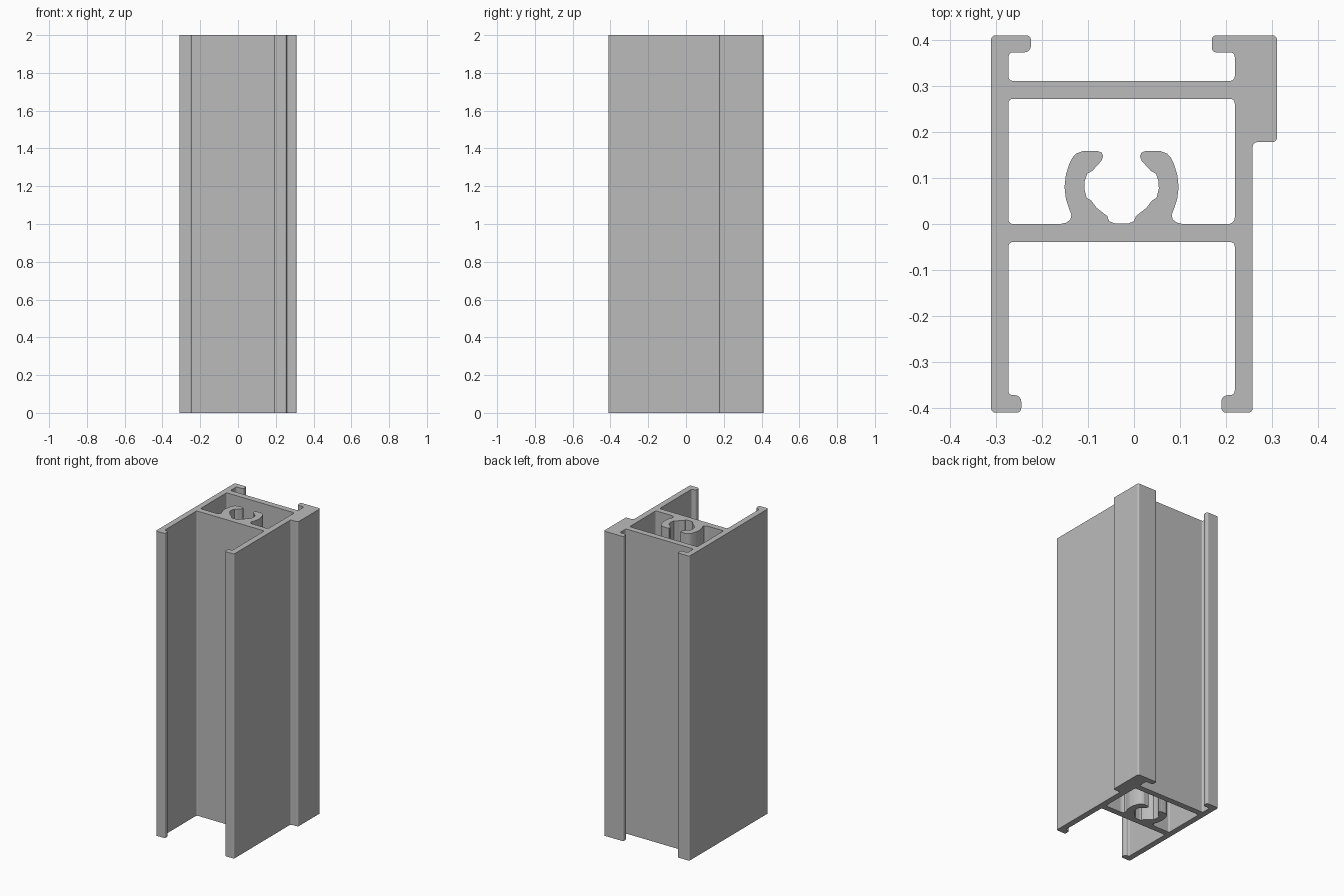
import bpy
import bmesh
import math
from mathutils import Vector

HEIGHT = 2.0
R = 0.010          # usual corner radius
LIP = 0.014        # softer corners on the gripping lips
PORT_X = -0.027    # centre line of the screw port

if "Cube" in bpy.data.objects:
    bpy.data.objects.remove(bpy.data.objects["Cube"], do_unlink=True)

aluminium = bpy.data.materials.new("aluminium grey")
aluminium.use_nodes = True
grey = (0.5, 0.5, 0.5, 1)
aluminium.diffuse_color = grey
aluminium.node_tree.nodes["Principled BSDF"].inputs["Base Color"].default_value = grey


def fillet(corners, steps=5):
    """Round each (x, y, radius) corner of a closed outline with an arc."""
    out = []
    n = len(corners)
    for i, (x, y, r) in enumerate(corners):
        p = Vector((x, y))
        if r == 0:
            out.append(p)
            continue
        a = (Vector(corners[i - 1][:2]) - p).normalized()
        b = (Vector(corners[(i + 1) % n][:2]) - p).normalized()
        half = a.angle(b) / 2
        centre = p + (a + b).normalized() * (r / math.sin(half))
        start = p + a * (r / math.tan(half)) - centre
        end = p + b * (r / math.tan(half)) - centre
        sweep = start.angle(end)
        for k in range(steps + 1):
            t = k / steps
            arc = (start * math.sin((1 - t) * sweep) + end * math.sin(t * sweep)) / math.sin(sweep)
            out.append(centre + arc)
    return out


# Outer outline: side walls, channel, lips and the stepped rear flange
left, right = -0.273, 0.219
outer = [
    (-0.311, -0.41, R), (-0.245, -0.41, R), (-0.245, -0.372, LIP), (left, -0.372, R),
    (left, -0.039, R), (right, -0.039, R), (right, -0.372, R), (0.19, -0.372, LIP),
    (0.19, -0.41, R), (0.258, -0.41, R), (0.258, 0.178, R), (0.311, 0.178, R),
    (0.311, 0.41, R), (0.169, 0.41, R), (0.169, 0.373, R), (right, 0.373, R),
    (right, 0.311, R), (left, 0.311, R), (left, 0.373, R), (-0.224, 0.373, LIP),
    (-0.224, 0.41, R), (-0.311, 0.41, R),
]

# Half of the screw port: distance from its centre line, and y
claw = [
    (0.133, 0), (0.120, 0.003), (0.111, 0.010), (0.109, 0.020), (0.115, 0.036),
    (0.121, 0.055), (0.124, 0.08), (0.121, 0.107), (0.114, 0.130), (0.107, 0.144),
    (0.099, 0.153), (0.083, 0.159), (0.053, 0.159), (0.043, 0.155), (0.040, 0.147),
    (0.044, 0.137), (0.063, 0.116), (0.075, 0.109), (0.080, 0.094), (0.081, 0.077),
    (0.076, 0.057), (0.066, 0.051), (0.054, 0.035), (0.031, 0.017), (0.027, 0.006),
    (0.014, 0.001),
]
chamber = [(left, 0.272, R), (left, 0, R)]
chamber += [(PORT_X - d, y, 0) for d, y in claw]
chamber += [(PORT_X + d, y, 0) for d, y in reversed(claw)]
chamber += [(right, 0, LIP), (right, 0.272, R)]

# Extruded section, filled between the outer outline and the chamber
curve = bpy.data.curves.new("section", "CURVE")
curve.dimensions = "2D"
curve.fill_mode = "BOTH"
curve.extrude = HEIGHT / 2
for outline in (outer, chamber):
    points = fillet(outline)
    spline = curve.splines.new("POLY")
    spline.points.add(len(points) - 1)
    for point, co in zip(spline.points, points):
        point.co = (co.x, co.y, 0, 1)
    spline.use_cyclic_u = True

helper = bpy.data.objects.new("section", curve)
bpy.context.collection.objects.link(helper)
bpy.context.view_layer.update()
graph = bpy.context.evaluated_depsgraph_get()
mesh = bpy.data.meshes.new_from_object(helper.evaluated_get(graph))
bpy.data.objects.remove(helper, do_unlink=True)

# Join the caps to the walls and stand the bar on the floor
bm = bmesh.new()
bm.from_mesh(mesh)
bmesh.ops.remove_doubles(bm, verts=bm.verts, dist=0.0001)
bmesh.ops.translate(bm, verts=bm.verts, vec=(0, 0, HEIGHT / 2))
bmesh.ops.recalc_face_normals(bm, faces=bm.faces)
bm.to_mesh(mesh)
bm.free()
mesh.materials.clear()
mesh.materials.append(aluminium)

profile = bpy.data.objects.new("extruded_profile", mesh)
bpy.context.collection.objects.link(profile)
bpy.ops.object.select_all(action="DESELECT")
profile.select_set(True)
bpy.context.view_layer.objects.active = profile
bpy.ops.object.shade_smooth_by_angle(angle=math.radians(35))

# Keep the caps and the broad walls flat, only the narrow rounds smooth
for face in mesh.polygons:
    face.material_index = 0
    face.use_smooth = abs(face.normal.z) < 0.5 and face.area < 0.027 * HEIGHT
